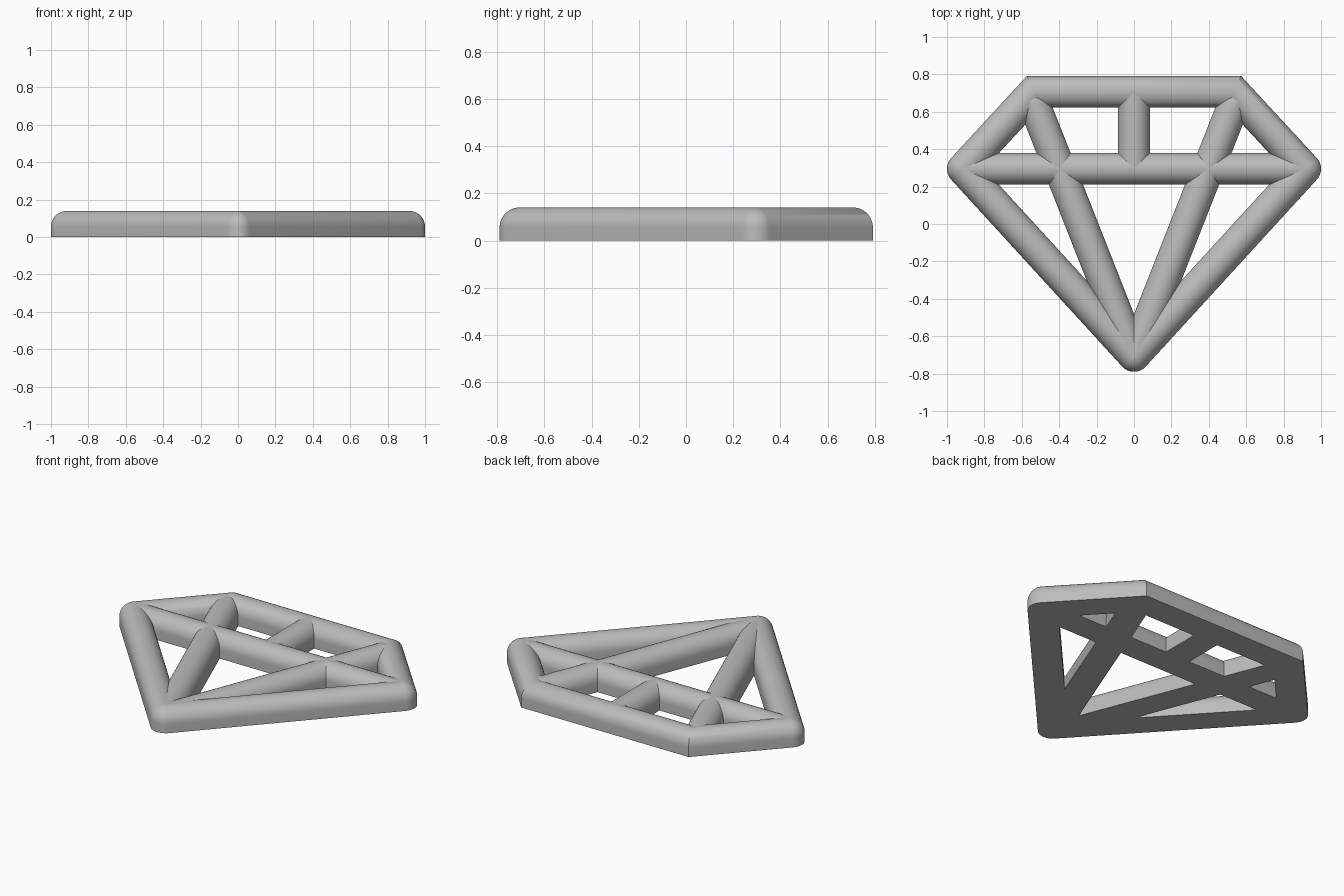
import bpy
import bmesh
from math import sin, cos, pi, atan2, radians
from mathutils import Vector

if "Cube" in bpy.data.objects:
    bpy.data.objects.remove(bpy.data.objects["Cube"], do_unlink=True)

R = 0.085          # half width of every bar
H = 0.14           # full height
SIDE = H - R       # height of the straight side wall
STEPS = 12         # segments in a quarter turn

grey = bpy.data.materials.new("light_grey")
grey.use_nodes = True
grey.diffuse_color = (0.5, 0.5, 0.5, 1)
grey.node_tree.nodes["Principled BSDF"].inputs["Base Color"].default_value = (0.5, 0.5, 0.5, 1)


def finish(name, bm):
    """Turn a bmesh into a smooth-shaded object with sharp edges kept."""
    bmesh.ops.recalc_face_normals(bm, faces=bm.faces[:])
    mesh = bpy.data.meshes.new(name)
    bm.to_mesh(mesh)
    bm.free()
    mesh.materials.append(grey)
    for poly in mesh.polygons:
        poly.use_smooth = True
    mesh.set_sharp_from_angle(angle=radians(35))
    obj = bpy.data.objects.new(name, mesh)
    bpy.context.scene.collection.objects.link(obj)


def half_profile():
    """(distance from the centre line, height), from the base to the ridge."""
    arc = [(R * cos(i * pi / 2 / STEPS), SIDE + R * sin(i * pi / 2 / STEPS))
           for i in range(STEPS)]
    return [(R, 0)] + arc


def round_bar(name, start, end):
    """Straight bar with domed ends: the hull of two half posts."""
    bm = bmesh.new()
    a, b = Vector(start), Vector(end)
    heading = atan2(b.y - a.y, b.x - a.x)
    for centre, facing in ((a, heading + pi), (b, heading)):
        bm.verts.new((centre.x, centre.y, H))
        for i in range(2 * STEPS + 1):
            t = facing - pi / 2 + i * pi / 2 / STEPS
            for d, z in half_profile():
                bm.verts.new((centre.x + d * cos(t), centre.y + d * sin(t), z))
    bmesh.ops.convex_hull(bm, input=bm.verts[:])
    loose = [v for v in bm.verts if not v.link_faces]
    bmesh.ops.delete(bm, geom=loose, context='VERTS')
    finish(name, bm)


def mitred_bar(name, path):
    """Bar swept along a path, with mitred corners."""
    side = half_profile()
    section = [(-d, z) for d, z in side] + [(0, H)] + side[::-1]
    pts = [Vector(p) for p in path]
    normals = []
    for p, q in zip(pts, pts[1:]):
        d = (q - p).normalized()
        normals.append(Vector((-d.y, d.x)))
    bm = bmesh.new()
    rings = []
    for i, p in enumerate(pts):
        n0 = normals[max(i - 1, 0)]
        n1 = normals[min(i, len(normals) - 1)]
        m = (n0 + n1) / (1 + n0.dot(n1))
        rings.append([bm.verts.new((p.x + m.x * d, p.y + m.y * d, z)) for d, z in section])
    count = len(section)
    for r0, r1 in zip(rings, rings[1:]):
        for j in range(count):
            k = (j + 1) % count
            bm.faces.new((r0[j], r0[k], r1[k], r1[j]))
    bm.faces.new(rings[0])
    bm.faces.new(rings[-1])
    finish(name, bm)


# Key points of the gem outline
TIP_X, GIRDLE_Y = 0.915, 0.295
CROWN_X, CROWN_Y = 0.535, 0.707
POINT = (0, -0.705)

# Crown: upper outline with two mitred corners
mitred_bar("crown_outline", [(-TIP_X, GIRDLE_Y), (-CROWN_X, CROWN_Y),
                             (CROWN_X, CROWN_Y), (TIP_X, GIRDLE_Y)])

# Horizontal girdle and the short upright between girdle and crown
round_bar("girdle_bar", (-TIP_X, GIRDLE_Y), (TIP_X, GIRDLE_Y))
mitred_bar("centre_upright", [(0, GIRDLE_Y), (0, CROWN_Y)])

# Lower outline and inner facet bars on both sides
for side_name, s in (("left", 1), ("right", -1)):
    round_bar(side_name + "_lower_edge", (s * TIP_X, GIRDLE_Y), POINT)
    round_bar(side_name + "_facet_bar", (s * 0.535, 0.645), (s * 0.007, POINT[1] + 0.01))
